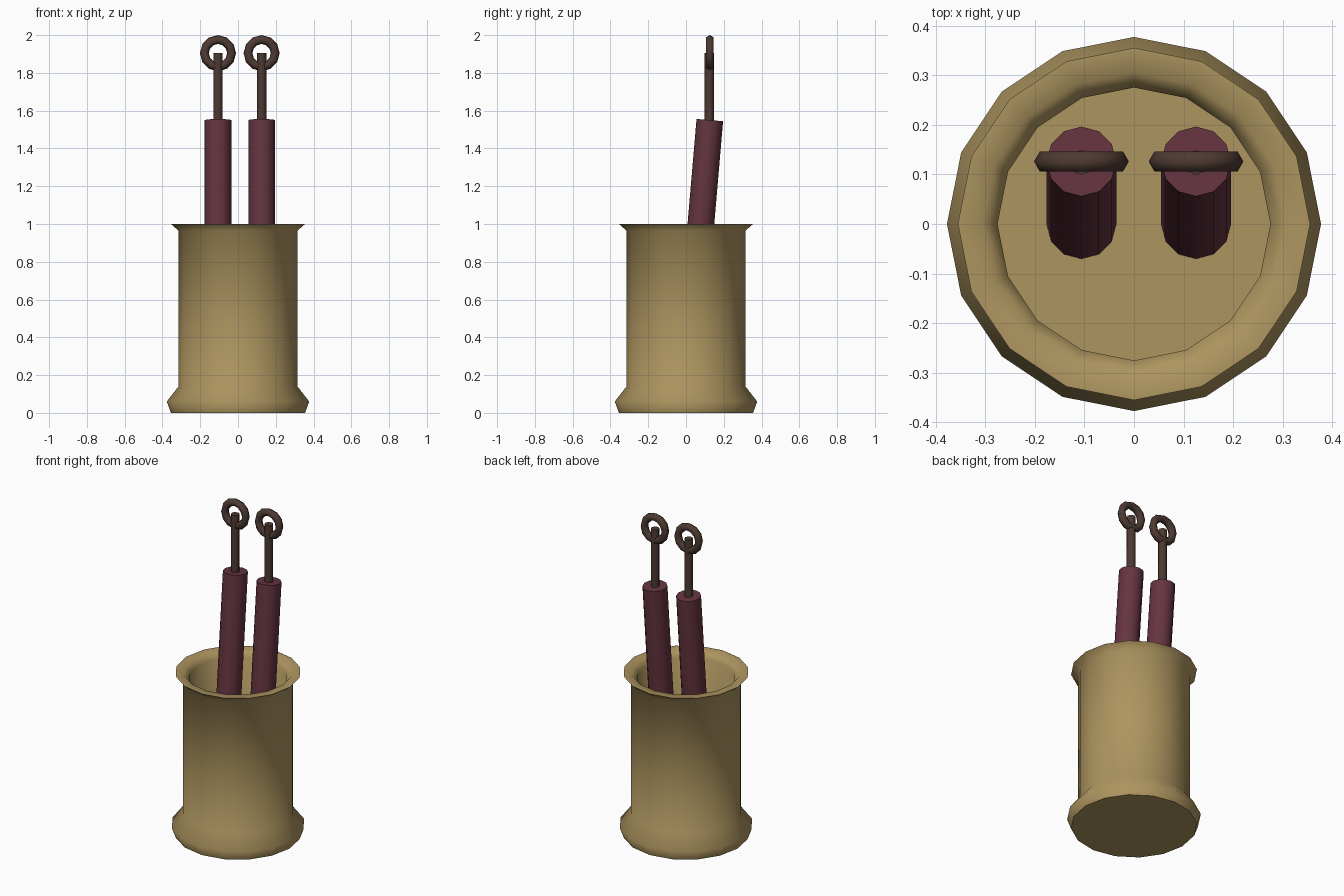
import bpy, bmesh, math
from mathutils import Vector

if "Cube" in bpy.data.objects:
    bpy.data.objects.remove(bpy.data.objects["Cube"])


def material(name, color):
    m = bpy.data.materials.new(name)
    m.diffuse_color = (*color, 1)
    m.use_nodes = True
    m.node_tree.nodes["Principled BSDF"].inputs["Base Color"].default_value = m.diffuse_color
    return m


BRASS = material("brass", (0.42, 0.30, 0.115))
WRAP = material("wine_red", (0.13, 0.035, 0.05))
IRON = material("dark_iron", (0.075, 0.042, 0.032))


def finish(obj, name, mat, angle):
    obj.name = name
    obj.data.materials.append(mat)
    bpy.ops.object.select_all(action='DESELECT')
    obj.select_set(True)
    bpy.context.view_layer.objects.active = obj
    bpy.ops.object.shade_smooth_by_angle(angle=math.radians(angle))


def rod(name, start, end, radius, sides, mat):
    a, b = Vector(start), Vector(end)
    d = b - a
    bpy.ops.mesh.primitive_cylinder_add(
        vertices=sides, radius=radius, depth=d.length, location=(a + b) / 2,
        rotation=(-math.atan2(d.y, d.z), 0, 0))
    finish(bpy.context.object, name, mat, 50)


# Hollow holder: flared base, straight wall, flared lip, inner wall and floor
profile = [(0, 0), (0.355, 0), (0.377, 0.06), (0.315, 0.14), (0.315, 0.965),
           (0.355, 1.0), (0.305, 1.0), (0.275, 0.965), (0.275, 0.08), (0, 0.08)]
bm = bmesh.new()
verts = [bm.verts.new((r, 0, z)) for r, z in profile]
edges = [bm.edges.new(pair) for pair in zip(verts, verts[1:])]
bmesh.ops.spin(bm, geom=verts + edges, axis=(0, 0, 1), cent=(0, 0, 0),
               angle=math.tau, steps=16, use_duplicate=False)
bmesh.ops.remove_doubles(bm, verts=bm.verts, dist=1e-4)
bmesh.ops.recalc_face_normals(bm, faces=bm.faces)
mesh = bpy.data.meshes.new("holder")
bm.to_mesh(mesh)
bm.free()
holder = bpy.data.objects.new("holder", mesh)
bpy.context.collection.objects.link(holder)
finish(holder, "holder", BRASS, 60)

# Two leaning wrapped sticks, each with an upright stem and a ring handle
for side, x in (("left", -0.106), ("right", 0.125)):
    rod(f"{side}_stick", (x, 0, 0.08), (x, 0.126, 1.55), 0.0705, 12, WRAP)
    rod(f"{side}_stem", (x, 0.124, 1.5), (x, 0.124, 1.905), 0.025, 8, IRON)
    bpy.ops.mesh.primitive_torus_add(
        major_radius=0.072, minor_radius=0.0235, major_segments=12,
        minor_segments=6, location=(x, 0.126, 1.9045),
        rotation=(math.pi / 2, 0, 0))
    finish(bpy.context.object, f"{side}_ring", IRON, 65)
